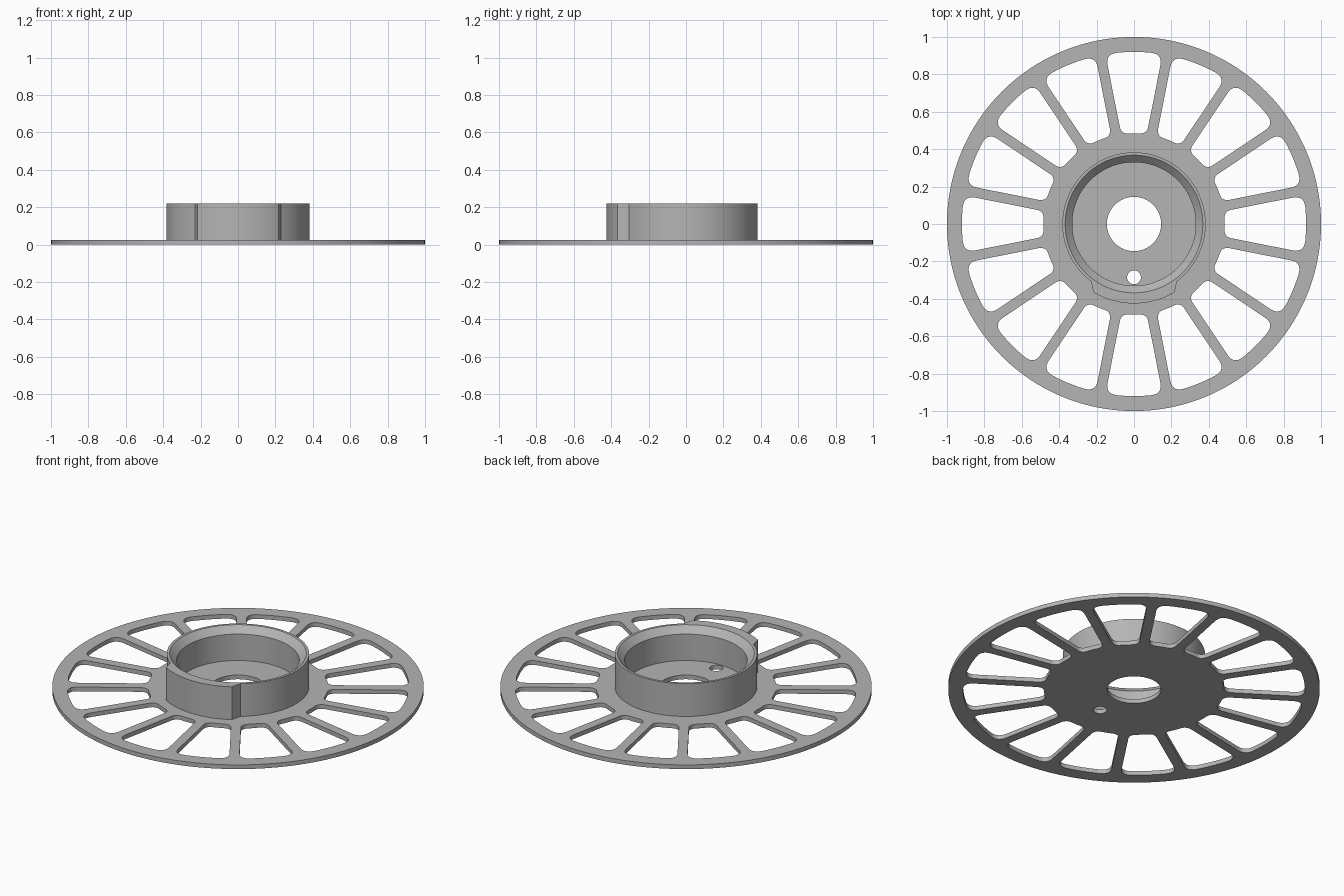
import bpy, bmesh
from math import sin, cos, pi, asin, radians
from mathutils import Vector, Matrix

cube = bpy.data.objects.get("Cube")
if cube:
    bpy.data.objects.remove(cube, do_unlink=True)

THICK = 0.025
HEIGHT = 0.22
SLOTS = 16

grey = bpy.data.materials.new("plain grey")
grey.use_nodes = True
colour = (0.46, 0.46, 0.46, 1)
grey.diffuse_color = colour
grey.node_tree.nodes["Principled BSDF"].inputs["Base Color"].default_value = colour


def polar(r, a):
    return Vector((r * cos(a), r * sin(a)))


def circle(r, n, centre=(0, 0)):
    return [polar(r, 2 * pi * i / n) + Vector(centre) for i in range(n)]


def bend(start, corner, end, n=7):
    """Rounded corner from start to end."""
    pts = []
    for i in range(n + 1):
        t = i / n
        pts.append(start * (1 - t) ** 2 + corner * 2 * t * (1 - t) + end * t * t)
    return pts


def slot(outer=0.92, inner=0.485, half_spoke=0.027, r_out=0.06, r_in=0.042):
    """Rounded window between two spokes, pointing along +x."""
    half = pi / SLOTS
    a_out = half - asin(half_spoke / outer)
    a_in = half - asin(half_spoke / inner)
    c_out, c_in = polar(outer, a_out), polar(inner, a_in)
    along = (c_out - c_in).normalized()
    s_out, s_in = a_out - r_out / outer, a_in - r_in / inner
    side = [polar(inner, s_in * i / 4) for i in range(4)]
    side += bend(polar(inner, s_in), c_in, c_in + along * r_in)
    side += bend(c_out - along * r_out, c_out, polar(outer, s_out))
    side += [polar(outer, s_out * (1 - i / 6)) for i in range(1, 7)]
    mirrored = [Vector((p.x, -p.y)) for p in reversed(side[1:-1])]
    return side + mirrored


def finish(name, bm):
    bmesh.ops.remove_doubles(bm, verts=bm.verts, dist=0.00001)
    bmesh.ops.recalc_face_normals(bm, faces=bm.faces)
    mesh = bpy.data.meshes.new(name)
    bm.to_mesh(mesh)
    bm.free()
    mesh.materials.clear()
    mesh.materials.append(grey)
    obj = bpy.data.objects.new(name, mesh)
    bpy.context.collection.objects.link(obj)
    bpy.ops.object.select_all(action='DESELECT')
    obj.select_set(True)
    bpy.context.view_layer.objects.active = obj
    bpy.ops.object.shade_smooth_by_angle(angle=radians(30))


# Spoked plate: filled outline with windows, centre bore and pin hole
outlines = [circle(1, 160), circle(0.145, 64), circle(0.037, 32, (0, -0.285))]
window = slot()
for k in range(SLOTS):
    turn = Matrix.Rotation(2 * pi * k / SLOTS, 2)
    outlines.append([turn @ p for p in window])

curve = bpy.data.curves.new("plate_outline", 'CURVE')
curve.dimensions = '2D'
curve.fill_mode = 'BOTH'
curve.extrude = THICK / 2
for pts in outlines:
    spline = curve.splines.new('POLY')
    spline.points.add(len(pts) - 1)
    for point, p in zip(spline.points, pts):
        point.co = (p.x, p.y, 0, 1)
    spline.use_cyclic_u = True
helper = bpy.data.objects.new("plate_outline", curve)
bpy.context.collection.objects.link(helper)
bpy.context.view_layer.update()
filled = bpy.data.meshes.new_from_object(
    helper.evaluated_get(bpy.context.evaluated_depsgraph_get()))
bm = bmesh.new()
bm.from_mesh(filled)
bmesh.ops.translate(bm, verts=bm.verts, vec=(0, 0, THICK / 2))
bpy.data.objects.remove(helper, do_unlink=True)
bpy.data.meshes.remove(filled)
finish("spoked_plate", bm)

# Hub ring: lofted loops with a raised pad at the front and a bevelled mouth
PAD, FOOT = radians(30.5), radians(37)
pad_angles = [-PAD + 2 * PAD * i / 20 for i in range(21)]
rim_angles = [FOOT + (2 * pi - 2 * FOOT) * i / 96 for i in range(97)]
angles = pad_angles + rim_angles
outer = [0.425] * len(pad_angles) + [0.383] * len(rim_angles)
count = len(angles)
base = THICK - 0.005
loops = [(outer, base), (outer, HEIGHT), ([0.368] * count, HEIGHT),
         ([0.33] * count, HEIGHT - 0.038), ([0.33] * count, base)]

bm = bmesh.new()
rings = []
for radii, z in loops:
    rings.append([bm.verts.new((*polar(r, a - pi / 2), z))
                  for r, a in zip(radii, angles)])
for k, ring in enumerate(rings):
    above = rings[(k + 1) % len(rings)]
    for i in range(count):
        j = (i + 1) % count
        bm.faces.new((ring[i], ring[j], above[j], above[i]))
finish("hub_ring", bm)
